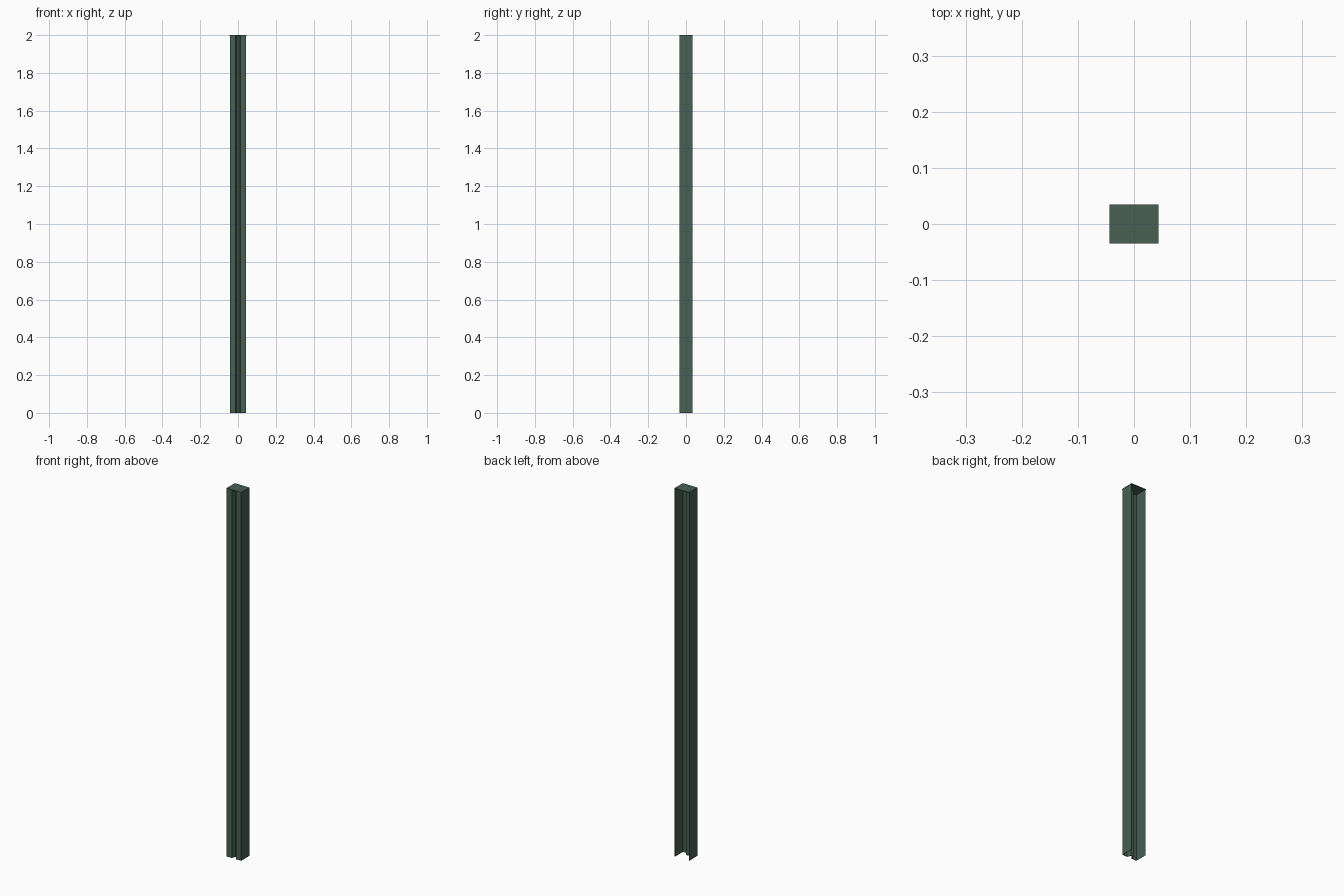
import bpy, bmesh

if "Cube" in bpy.data.objects:
    bpy.data.objects.remove(bpy.data.objects["Cube"])

mat = bpy.data.materials.new("dark_green")
mat.diffuse_color = (0.065, 0.115, 0.088, 1)
mat.use_nodes = True
mat.node_tree.nodes["Principled BSDF"].inputs["Base Color"].default_value = mat.diffuse_color

HEIGHT, W, D, T = 2.0, 0.0435, 0.0345, 0.002
CAP = 0.004


def finish(name, bm):
    bmesh.ops.recalc_face_normals(bm, faces=bm.faces)
    mesh = bpy.data.meshes.new(name)
    bm.to_mesh(mesh)
    bm.free()
    mesh.materials.append(mat)
    obj = bpy.data.objects.new(name, mesh)
    bpy.context.collection.objects.link(obj)
    return obj


# Channel post: folded sheet, open at the back, with a groove down the front
half_outer = [(W, D), (W, -D), (0.013, -D), (0.006, -D + 0.02)]
half_inner = [(0.006 + T, -D + 0.02 + T), (0.013 + T, -D + T),
              (W - T, -D + T), (W - T, D)]
right = half_inner + half_outer          # floor inside -> back edge -> floor outside
left = [(-x, y) for x, y in reversed(right)]
bm = bmesh.new()
verts = [bm.verts.new((x, y, 0)) for x, y in right + left]
face = bm.faces.new(verts)
ext = bmesh.ops.extrude_face_region(bm, geom=[face])
top = [v for v in ext["geom"] if isinstance(v, bmesh.types.BMVert)]
bmesh.ops.translate(bm, verts=top, vec=(0, 0, HEIGHT - CAP))
finish("channel_post", bm)

# Flat cap closing the top
bm = bmesh.new()
bmesh.ops.create_cube(bm, size=1)
bmesh.ops.scale(bm, verts=bm.verts, vec=(0.088, 0.07, CAP))
bmesh.ops.translate(bm, verts=bm.verts, vec=(0, 0, HEIGHT - CAP / 2))
finish("top_cap", bm)
